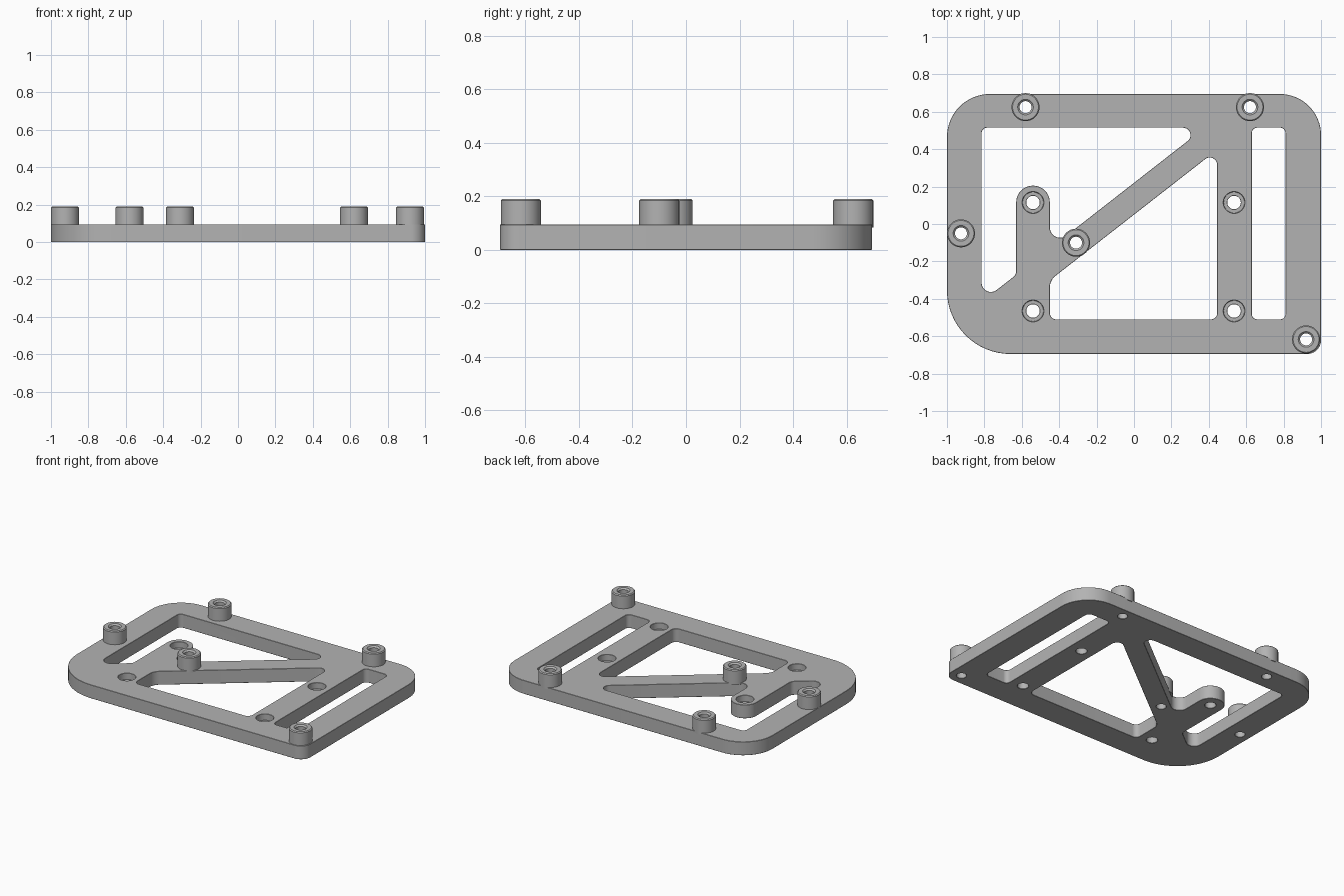
import bpy, bmesh, math
from mathutils import Vector

if "Cube" in bpy.data.objects:
    bpy.data.objects.remove(bpy.data.objects["Cube"])

PLATE_H, BOSS_H = 0.095, 0.19
BOSS_R, BORE_R, SINK_R = 0.075, 0.032, 0.057
CHAMFER = 0.006

grey = bpy.data.materials.new("plain grey")
grey.use_nodes = True
grey.diffuse_color = (0.45, 0.45, 0.45, 1)
grey.node_tree.nodes["Principled BSDF"].inputs["Base Color"].default_value = (0.45, 0.45, 0.45, 1)


def rounded(corners, steps=10):
    """Polygon whose corners (x, y, radius) are replaced by tangent arcs."""
    out = []
    for i, (x, y, r) in enumerate(corners):
        p = Vector((x, y))
        a = (Vector(corners[i - 1][:2]) - p).normalized()
        b = (Vector(corners[(i + 1) % len(corners)][:2]) - p).normalized()
        half = a.angle(b) / 2
        centre = p + (a + b).normalized() * (r / math.sin(half))
        start = p + a * (r / math.tan(half)) - centre
        end = p + b * (r / math.tan(half)) - centre
        sweep = math.pi - 2 * half
        for k in range(steps + 1):
            t = k / steps
            v = (start * math.sin((1 - t) * sweep) + end * math.sin(t * sweep)) / math.sin(sweep)
            out.append(centre + v)
    return out


def prism(bm, points, z0, z1):
    """Closed solid with the given outline."""
    low = [bm.verts.new((p.x, p.y, z0)) for p in points]
    high = [bm.verts.new((p.x, p.y, z1)) for p in points]
    bm.faces.new(low)
    bm.faces.new(high)
    for i in range(len(points)):
        bm.faces.new((low[i - 1], low[i], high[i], high[i - 1]))


def lathe(bm, x, y, profile, closed, sides=40):
    """Revolve (radius, z) pairs; closed joins the ends, otherwise they are capped."""
    rings = []
    for r, z in profile:
        rings.append([bm.verts.new((x + r * math.cos(math.tau * k / sides),
                                    y + r * math.sin(math.tau * k / sides), z))
                      for k in range(sides)])
    for i in range(0 if closed else 1, len(rings)):
        for k in range(sides):
            bm.faces.new((rings[i - 1][k - 1], rings[i - 1][k], rings[i][k], rings[i][k - 1]))
    if not closed:
        bm.faces.new(rings[0])
        bm.faces.new(rings[-1])


def make(name, bm):
    bmesh.ops.recalc_face_normals(bm, faces=bm.faces[:])
    mesh = bpy.data.meshes.new(name)
    bm.to_mesh(mesh)
    bm.free()
    mesh.materials.append(grey)
    obj = bpy.data.objects.new(name, mesh)
    bpy.context.collection.objects.link(obj)
    return obj


def activate(obj):
    bpy.ops.object.select_all(action="DESELECT")
    obj.select_set(True)
    bpy.context.view_layer.objects.active = obj


def smooth(obj):
    activate(obj)
    bpy.ops.object.shade_smooth_by_angle(angle=math.radians(30))


# Upper and lower edges of the diagonal brace
def brace_top(x):
    return 0.78 * x + 0.22


def brace_bottom(x):
    return 0.78 * x + 0.05


outline = [(-1, 0.695, 0.23), (-1, -0.695, 0.34), (1, -0.695, BOSS_R), (1, 0.695, 0.22)]
left, rail, top = -0.815, -0.45, 0.515
finger = -0.63
openings = [
    # Large opening, wrapping round the mounting finger
    [(left, top, 0.03), (left, brace_top(left), 0.05), (finger, brace_top(finger), 0.04),
     (finger, 0.205, 0.0895), (rail, 0.205, 0.0895), (rail, brace_top(rail), 0.055),
     ((top - 0.22) / 0.78, top, 0.04)],
    # Opening below the brace
    [(rail, -0.51, 0.035), (0.445, -0.51, 0.035), (0.445, brace_bottom(0.445), 0.04),
     (rail, brace_bottom(rail), 0.08)],
    # Slot beside the right rail
    [(0.63, -0.51, 0.03), (0.81, -0.51, 0.03), (0.81, top, 0.03), (0.63, top, 0.03)],
]
bosses = {
    "left_side_boss": (-0.925, -0.05), "back_right_boss": (-0.58, 0.625),
    "back_left_boss": (0.62, 0.625), "brace_boss": (-0.31, -0.10),
    "corner_boss": (0.92, -0.617),
}
sinks = [(x, y) for x in (-0.54, 0.535) for y in (0.115, -0.465)]

# Base plate
bm = bmesh.new()
prism(bm, rounded(outline, 16), 0, PLATE_H)
plate = make("base_plate", bm)

# Cutter for the openings, bores and counterbored screw holes
bm = bmesh.new()
for shape in openings:
    prism(bm, rounded(shape), -0.1, 0.3)
for x, y in bosses.values():
    lathe(bm, x, y, [(BORE_R, -0.1), (BORE_R, 0.3)], False)
for x, y in sinks:
    lathe(bm, x, y, [(BORE_R + 0.004, -0.1), (BORE_R + 0.004, 0.05), (SINK_R, 0.05), (SINK_R, 0.3)], False)
cutter = make("opening_cutter", bm)
cutter.hide_render = True

activate(plate)
cut = plate.modifiers.new("openings", "BOOLEAN")
cut.operation, cut.solver, cut.object = "DIFFERENCE", "EXACT", cutter
bpy.ops.object.modifier_apply(modifier=cut.name)
bpy.data.objects.remove(cutter)
edge = plate.modifiers.new("chamfer", "BEVEL")
edge.width, edge.segments = CHAMFER, 1
edge.limit_method, edge.angle_limit = "ANGLE", math.radians(60)
bpy.ops.object.modifier_apply(modifier=edge.name)
smooth(plate)

# Raised bosses with chamfered rims
for name, (x, y) in bosses.items():
    bm = bmesh.new()
    base = PLATE_H - 2 * CHAMFER
    lathe(bm, x, y, [(BORE_R, base), (BOSS_R, base), (BOSS_R, BOSS_H - CHAMFER),
                     (BOSS_R - CHAMFER, BOSS_H), (BORE_R + 0.01, BOSS_H),
                     (BORE_R, BOSS_H - 0.01)], True)
    smooth(make(name, bm))
